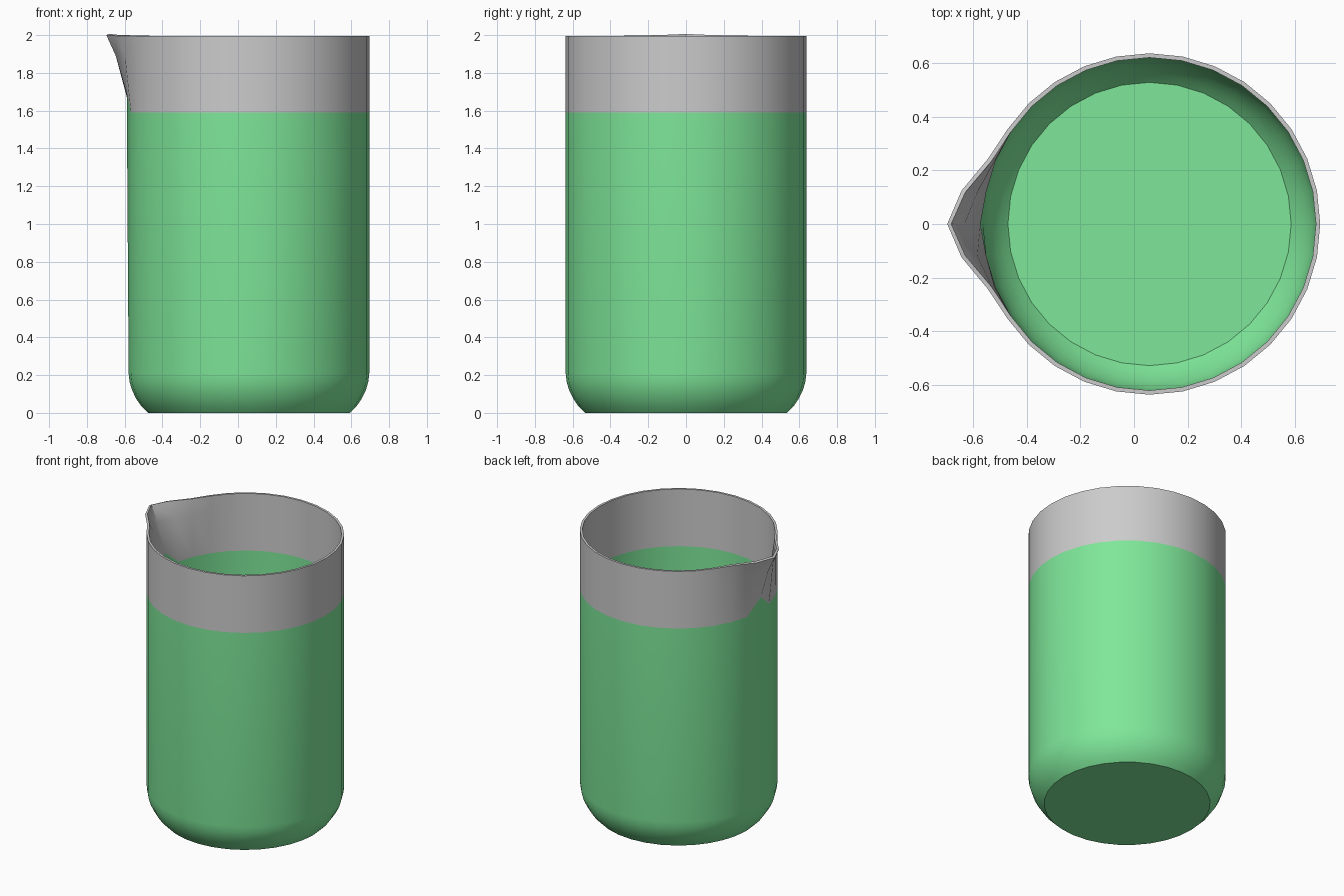
import bpy, bmesh, math

if "Cube" in bpy.data.objects:
    bpy.data.objects.remove(bpy.data.objects["Cube"])

SIDES = 32
CX = 0.058          # cup axis, shifted so the whole model is centred
R = 0.637

# outer profile (radius, height), from the base up to the rim
profile = [(0.535, 0.0), (0.568, 0.033), (0.597, 0.075), (0.619, 0.12),
           (0.632, 0.165), (R, 0.21), (R, 1.59), (R, 1.89), (R, 1.996)]
FILL = 6            # row where the green ends

# spout: row -> outward push in x for steps 0, 1, 2 away from the spout line
push = {6: (0.01, 0, 0), 7: (0.068, 0.032, 0.003), 8: (0.118, 0.077, 0.014)}
# spout: row -> lift in z of the spout line
lift = {6: 0.10, 8: 0.004}

bm = bmesh.new()
rows = []
for k, (r, z) in enumerate(profile):
    ring = []
    for i in range(SIDES):
        a = 2 * math.pi * i / SIDES
        step = abs(i - SIDES // 2)
        x = CX + r * math.cos(a)
        if step < 3:
            x -= push.get(k, (0, 0, 0))[step]
        h = z + (lift.get(k, 0) if step == 0 else 0)
        ring.append(bm.verts.new((x, r * math.sin(a), h)))
    rows.append(ring)

# base and walls, green below the fill row
bm.faces.new(rows[0][::-1]).material_index = 1
for k in range(len(rows) - 1):
    for i in range(SIDES):
        j = (i + 1) % SIDES
        f = bm.faces.new((rows[k][i], rows[k][j], rows[k + 1][j], rows[k + 1][i]))
        f.material_index = 1 if k < FILL else 0

mesh = bpy.data.meshes.new("beaker")
bm.to_mesh(mesh)
bm.free()
beaker = bpy.data.objects.new("beaker", mesh)
bpy.context.collection.objects.link(beaker)

# plain grey upper band, green lower part
green = bpy.data.materials.new("green")
green.diffuse_color = (0.21, 0.8, 0.32, 1)
green.use_nodes = True
green.node_tree.nodes["Principled BSDF"].inputs["Base Color"].default_value = green.diffuse_color
mesh.materials.append(None)
mesh.materials.append(green)

# wall thickness
bpy.context.view_layer.objects.active = beaker
beaker.select_set(True)
wall = beaker.modifiers.new("wall", 'SOLIDIFY')
wall.thickness = 0.016
wall.offset = -1
bpy.ops.object.modifier_apply(modifier=wall.name)
bpy.ops.object.shade_smooth_by_angle(angle=math.radians(35))
